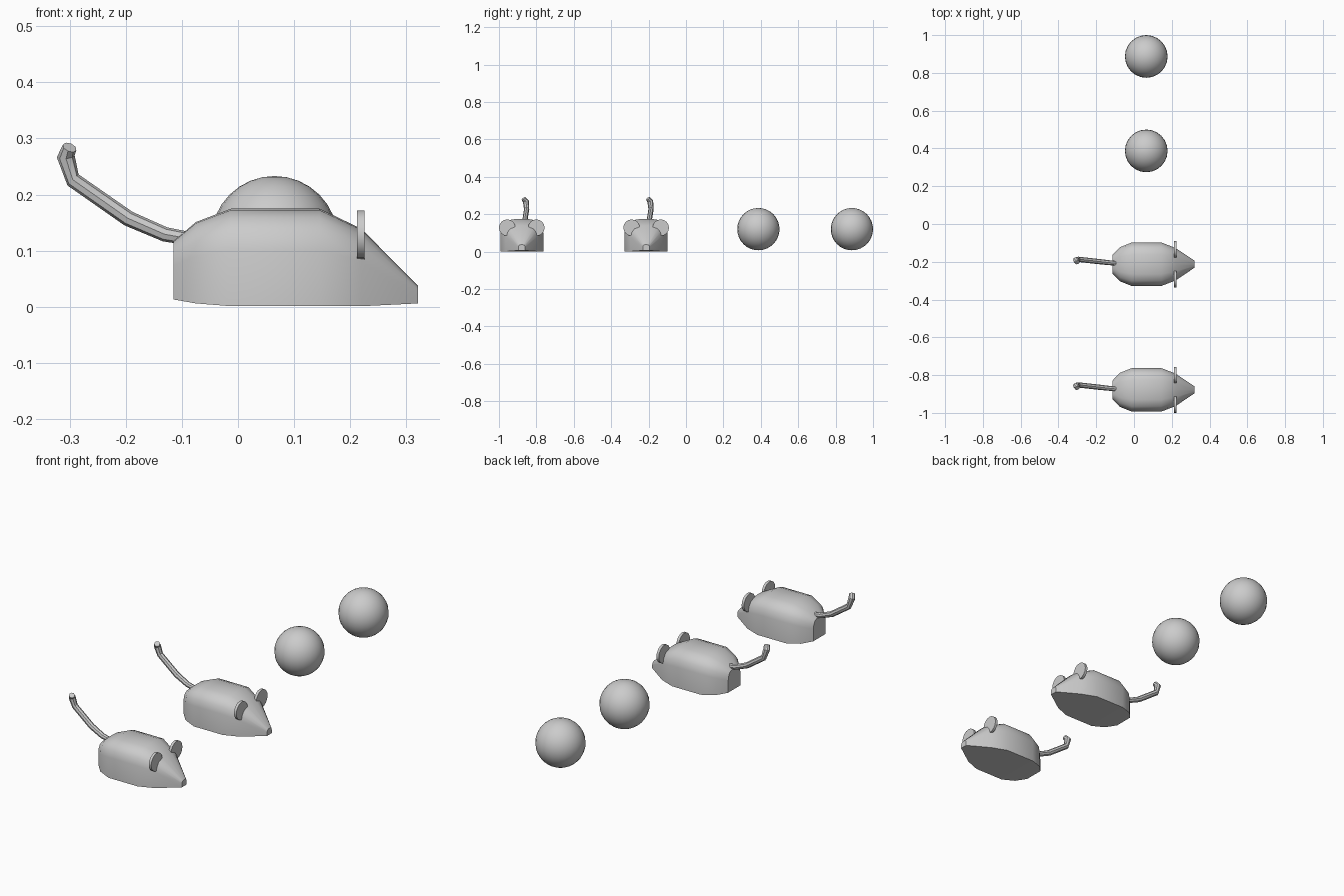
import bpy, math
from mathutils import Vector

if "Cube" in bpy.data.objects:
    bpy.data.objects.remove(bpy.data.objects["Cube"])


def smooth(ob, angle=35):
    bpy.ops.object.select_all(action='DESELECT')
    ob.select_set(True)
    bpy.context.view_layer.objects.active = ob
    bpy.ops.object.shade_smooth_by_angle(angle=math.radians(angle))


def loft(name, rings, y):
    """Skin closed rings of points, capping both ends."""
    n = len(rings[0])
    verts = [p for r in rings for p in r]
    faces = [(i * n + j, i * n + (j + 1) % n, (i + 1) * n + (j + 1) % n, (i + 1) * n + j)
             for i in range(len(rings) - 1) for j in range(n)]
    faces += [tuple(reversed(range(n))), tuple(range(len(verts) - n, len(verts)))]
    me = bpy.data.meshes.new(name)
    me.from_pydata(verts, [], faces)
    ob = bpy.data.objects.new(name, me)
    bpy.context.collection.objects.link(ob)
    ob.location.y = y
    smooth(ob)
    return ob


# body stations: x, half width, bottom z, top z
STATIONS = [(-0.115, 0.048, 0.013, 0.117), (-0.075, 0.09, 0.006, 0.151),
            (-0.012, 0.115, 0.001, 0.175), (0.145, 0.115, 0.001, 0.175),
            (0.22, 0.086, 0.001, 0.139), (0.321, 0.018, 0.006, 0.037)]
# half cross-section: flat floor, upright side, rounded back
HALF = [(1, 0), (1, 0.58), (0.93, 0.77), (0.76, 0.91), (0.45, 0.985)]
SECTION = HALF + [(0, 1)] + [(-u, v) for u, v in reversed(HALF)]

# tail path: x, y offset, z, radius
TAIL = [(-0.085, 0.004, 0.121, 0.012), (-0.13, 0.008, 0.129, 0.013),
        (-0.195, 0.015, 0.157, 0.014), (-0.294, 0.026, 0.226, 0.014),
        (-0.307, 0.022, 0.268, 0.016), (-0.300, 0.010, 0.284, 0.013)]


def tail_rings(sides=8):
    pts = [Vector(t[:3]) for t in TAIL]
    rings = []
    for i, p in enumerate(pts):
        d = (pts[min(i + 1, len(pts) - 1)] - pts[max(i - 1, 0)]).normalized()
        a = d.cross(Vector((0, 1, 0))).normalized()
        b = d.cross(a)
        rings.append([p + TAIL[i][3] * (a * math.cos(t) + b * math.sin(t))
                      for t in (2 * math.pi * k / sides for k in range(sides))])
    return rings


def mouse(y):
    # body
    loft("mouse_body", [[(x, u * w, lo + v * (hi - lo)) for u, v in SECTION]
                        for x, w, lo, hi in STATIONS], y)
    # tail
    loft("mouse_tail", tail_rings(), y)
    # ears
    for s in (-1, 1):
        bpy.ops.mesh.primitive_cylinder_add(vertices=16, radius=0.044, depth=0.013,
                                            location=(0.219, y + s * 0.078, 0.128),
                                            rotation=(0, math.pi / 2, 0))
        bpy.context.object.name = "mouse_ear"
        smooth(bpy.context.object)


for y in (-0.878, -0.213):
    mouse(y)

# balls
for y in (0.387, 0.887):
    bpy.ops.mesh.primitive_uv_sphere_add(segments=24, ring_count=16, radius=0.113,
                                         location=(0.065, y, 0.12))
    bpy.context.object.name = "ball"
    smooth(bpy.context.object)
